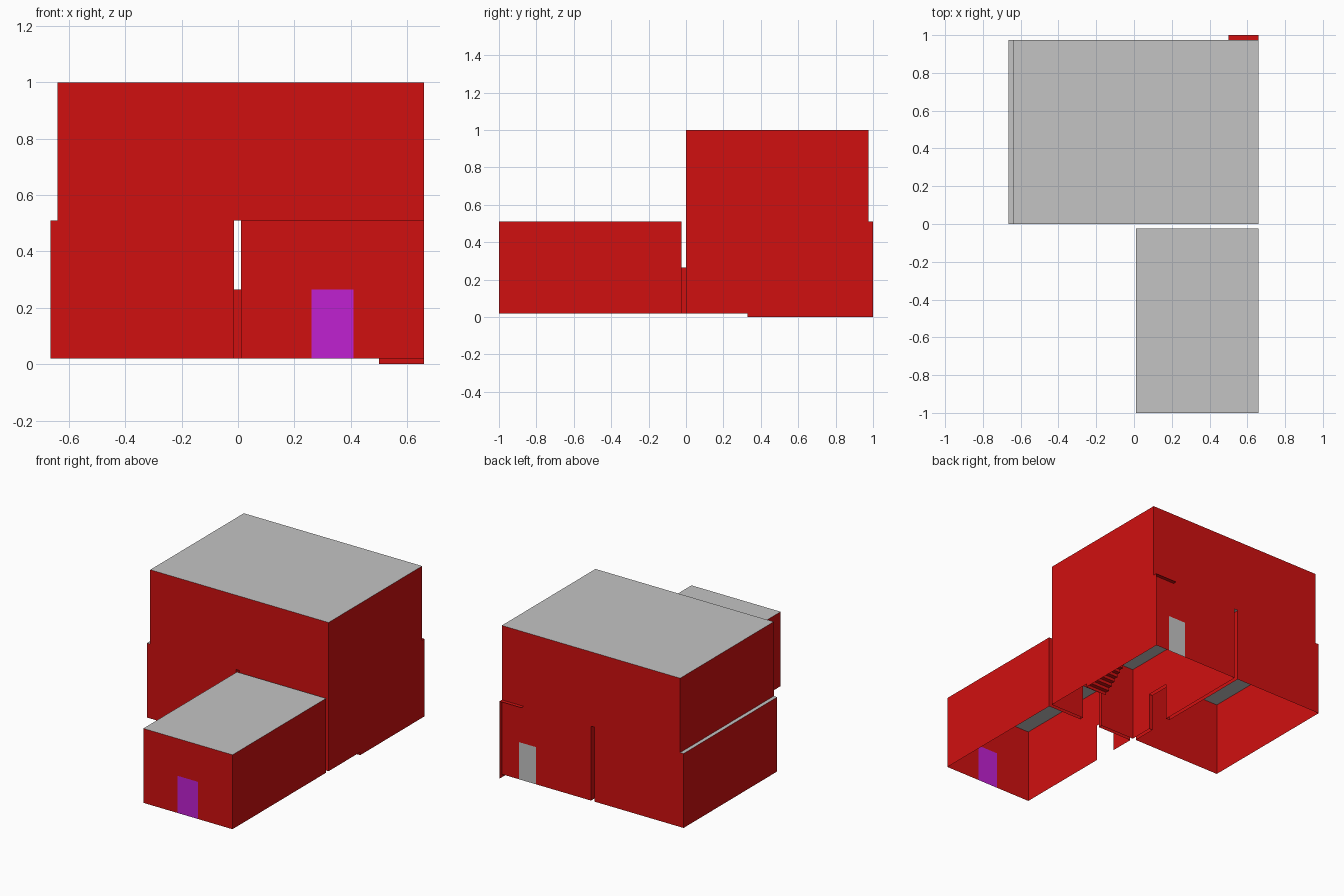
import bpy
import bmesh
from mathutils import Vector

if "Cube" in bpy.data.objects:
    bpy.data.objects.remove(bpy.data.objects["Cube"])


def material(name, rgb):
    m = bpy.data.materials.new(name)
    m.diffuse_color = (*rgb, 1)
    m.use_nodes = True
    m.node_tree.nodes["Principled BSDF"].inputs["Base Color"].default_value = m.diffuse_color
    return m


RED = material("red wall", (0.63, 0.005, 0.005))
GREY = material("grey roof", (0.55, 0.55, 0.55))
PURPLE = material("purple door", (0.53, 0.015, 0.64))
MATS = [RED, GREY, PURPLE]

FLOOR, CEIL, TOP, DOOR = 0.02, 0.51, 1.0, 0.265


def finish(name, bm):
    mesh = bpy.data.meshes.new(name)
    bm.to_mesh(mesh)
    bm.free()
    for m in MATS:
        mesh.materials.append(m)
    ob = bpy.data.objects.new(name, mesh)
    bpy.context.collection.objects.link(ob)
    return ob


def quad(bm, pts, mat=0, away=None):
    """Add a face, turned to face away from a given point."""
    f = bm.faces.new([bm.verts.new(p) for p in pts])
    f.normal_update()
    f.material_index = mat
    if away is not None and f.normal.dot(f.calc_center_median() - away) < 0:
        f.normal_flip()


def upright(axis, c, u0, u1, z0, z1):
    """Corners of a vertical rectangle at x = c or y = c."""
    uz = [(u0, z0), (u1, z0), (u1, z1), (u0, z1)]
    return [(c, u, z) if axis == "x" else (u, c, z) for u, z in uz]


def room(name, x0, x1, y0, y1, z0, z1, doors):
    """Open-bottomed room. doors: side -> (start, end, panel material or None)."""
    bm = bmesh.new()
    mid = Vector(((x0 + x1) / 2, (y0 + y1) / 2, (z0 + z1) / 2))
    sides = {"left": ("x", x0, y0, y1), "right": ("x", x1, y0, y1),
             "front": ("y", y0, x0, x1), "back": ("y", y1, x0, x1)}
    for side, (axis, c, u0, u1) in sides.items():
        if side not in doors:
            quad(bm, upright(axis, c, u0, u1, z0, z1), 0, mid)
            continue
        a, b, panel = doors[side]
        quad(bm, upright(axis, c, u0, a, z0, z1), 0, mid)
        quad(bm, upright(axis, c, b, u1, z0, z1), 0, mid)
        quad(bm, upright(axis, c, a, b, DOOR, z1), 0, mid)
        if panel is not None:
            quad(bm, upright(axis, c, a, b, z0, DOOR), panel, mid)
    quad(bm, [(x0, y0, z1), (x1, y0, z1), (x1, y1, z1), (x0, y1, z1)], 1, mid)
    finish(name, bm)


# Rooms
room("front_annex", 0.01, 0.66, -1.0, -0.025, FLOOR, CEIL,
     {"front": (0.26, 0.41, 2), "back": (0.26, 0.41, None),
      "left": (-0.34, -0.185, None)})
room("lower_right_room", 0.01, 0.66, 0.0, 0.975, FLOOR, CEIL,
     {"front": (0.26, 0.41, None), "back": (0.41, 0.535, 1),
      "left": (0.16, 0.32, None)})
room("lower_left_room", -0.665, -0.015, 0.0, 0.975, FLOOR, CEIL,
     {"right": (0.16, 0.32, None)})
room("upper_room", -0.64, 0.66, 0.0, 0.975, CEIL, TOP, {})

# Door jambs bridging the gaps between rooms
bm = bmesh.new()
for x in (0.26, 0.41):
    quad(bm, upright("x", x, -0.025, 0.0, FLOOR, DOOR))
for y in (0.16, 0.32):
    quad(bm, upright("y", y, -0.015, 0.01, FLOOR, DOOR))
finish("door_jambs", bm)

# Staircase: treads and risers with one stepped side panel
bm = bmesh.new()
STEPS, X0, X1, Y0, Y1 = 25, 0.50, 0.66, 0.33, 1.0
run, rise = (Y1 - Y0) / STEPS, CEIL / STEPS
for i in range(STEPS):
    ya, yb = Y0 + i * run, Y0 + (i + 1) * run
    za, zb = i * rise, (i + 1) * rise
    quad(bm, [(X0, ya, za), (X1, ya, za), (X1, ya, zb), (X0, ya, zb)])
    quad(bm, [(X0, ya, zb), (X1, ya, zb), (X1, yb, zb), (X0, yb, zb)])
    quad(bm, upright("x", X1, ya, yb, 0, zb))
finish("staircase", bm)
